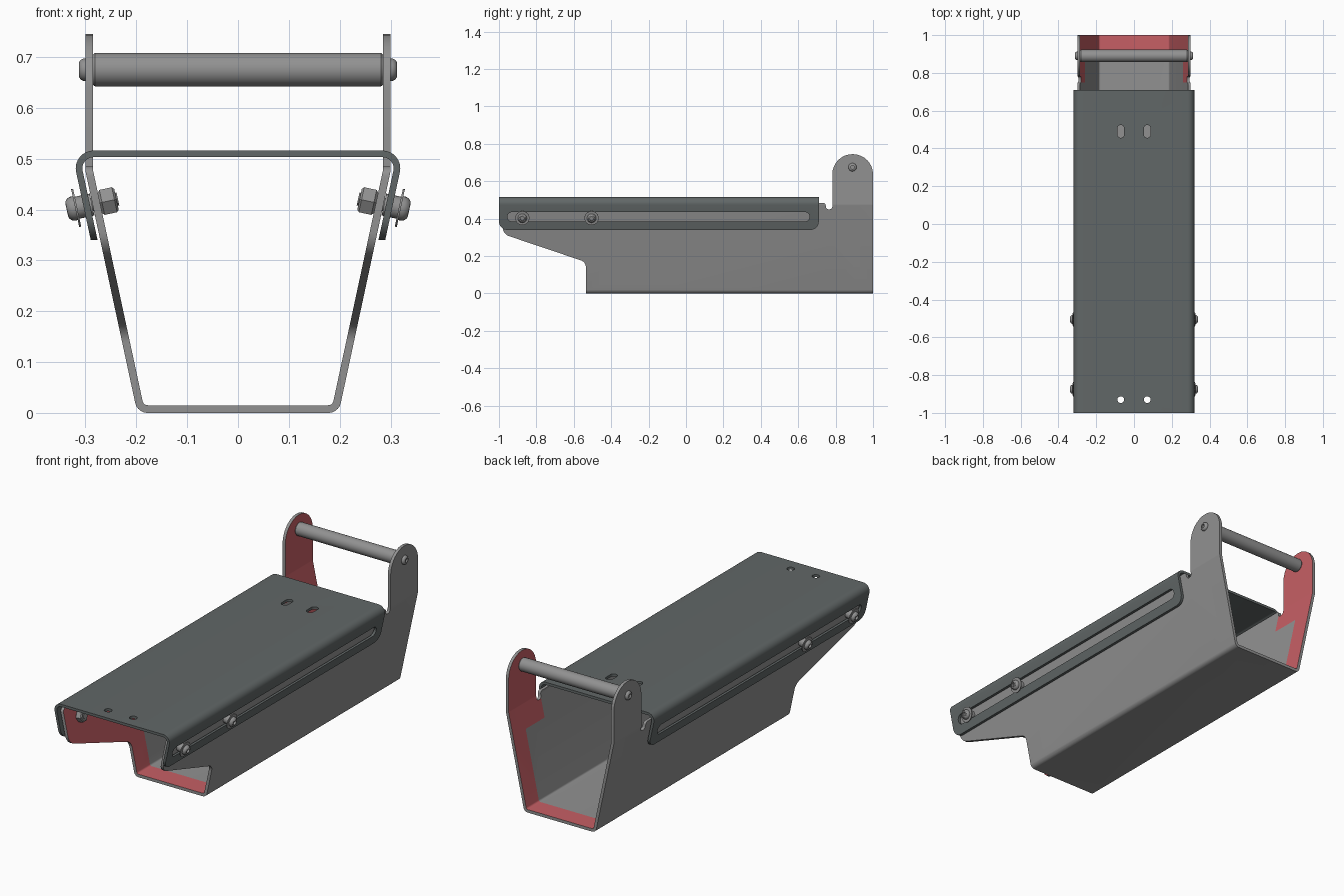
import bpy, bmesh, math
from mathutils import Vector, Matrix

if "Cube" in bpy.data.objects:
    bpy.data.objects.remove(bpy.data.objects["Cube"])


def material(name, rgb):
    m = bpy.data.materials.new(name)
    m.use_nodes = True
    m.diffuse_color = (*rgb, 1)
    m.node_tree.nodes["Principled BSDF"].inputs["Base Color"].default_value = (*rgb, 1)
    return m


STEEL = material("steel grey", (0.285, 0.285, 0.285))
DARK = material("dark slate grey", (0.12, 0.136, 0.136))
RED = material("muted red", (0.57, 0.115, 0.13))


def fillet(pts, closed=True, seg=8):
    """Round a polyline of (a, b, radius) corners."""
    out, n = [], len(pts)
    for i, (a, b, r) in enumerate(pts):
        p = Vector((a, b))
        if r == 0 or (not closed and i in (0, n - 1)):
            out.append(p)
            continue
        u = (Vector(pts[i - 1][:2]) - p).normalized()
        v = (Vector(pts[(i + 1) % n][:2]) - p).normalized()
        half = u.angle(v) / 2
        c = p + (u + v).normalized() * r / math.sin(half)
        p0, p1 = p + u * r / math.tan(half) - c, p + v * r / math.tan(half) - c
        sweep = p0.angle_signed(p1)
        for k in range(seg + 1):
            out.append(c + Matrix.Rotation(-sweep * k / seg, 2) @ p0)
    return out


def sheet(pts, t):
    """Closed section of bent sheet: outer path plus its inward offset."""
    outer, inner = fillet(pts, closed=False), []
    for i, p in enumerate(outer):
        d = [(outer[j + 1] - outer[j]).normalized()
             for j in (i - 1, i) if 0 <= j < len(outer) - 1]
        n0, n1 = [Vector((-e.y, e.x)) for e in (d[0], d[-1])]
        inner.append(p + (n0 + n1) * t / (1 + n0.dot(n1)))
    return outer + inner[::-1]


def new_object(name, bm, mat):
    bmesh.ops.recalc_face_normals(bm, faces=bm.faces[:])
    me = bpy.data.meshes.new(name)
    bm.to_mesh(me)
    bm.free()
    ob = bpy.data.objects.new(name, me)
    bpy.context.collection.objects.link(ob)
    me.materials.append(mat)
    return ob


def prism(name, pts, axis, lo, hi, mat=STEEL):
    """Extrude a 2D outline along one axis."""
    place = {"x": lambda a, b: (lo, a, b),
             "y": lambda a, b: (a, lo, b),
             "z": lambda a, b: (a, b, lo)}[axis]
    bm = bmesh.new()
    f = bm.faces.new([bm.verts.new(place(*p)) for p in pts])
    ext = bmesh.ops.extrude_face_region(bm, geom=[f])["geom"]
    step = Vector([hi - lo if axis == k else 0 for k in "xyz"])
    bmesh.ops.translate(bm, vec=step, verts=[v for v in ext if isinstance(v, bmesh.types.BMVert)])
    return new_object(name, bm, mat)


def lathe(name, prof, matrix, seg=24, mat=STEEL):
    """Revolve (radius, height) points about local z."""
    bm = bmesh.new()
    vs = [bm.verts.new((r, 0, h)) for r, h in prof]
    es = [bm.edges.new(e) for e in zip(vs, vs[1:])]
    bmesh.ops.spin(bm, geom=vs + es, cent=(0, 0, 0), axis=(0, 0, 1),
                   angle=math.tau, steps=seg, use_duplicate=False)
    bmesh.ops.remove_doubles(bm, verts=bm.verts[:], dist=1e-5)
    bmesh.ops.transform(bm, matrix=matrix, verts=bm.verts[:])
    ob = new_object(name, bm, mat)
    smooth(ob)
    return ob


def select(ob):
    bpy.ops.object.select_all(action="DESELECT")
    ob.select_set(True)
    bpy.context.view_layer.objects.active = ob


def smooth(ob):
    select(ob)
    bpy.ops.object.shade_smooth_by_angle(angle=math.radians(30))


def boolean(ob, cutter, op):
    cutter.hide_render = True
    m = ob.modifiers.new("cut", "BOOLEAN")
    m.operation, m.solver, m.object = op, "EXACT", cutter
    select(ob)
    bpy.ops.object.modifier_apply(modifier=m.name)
    bpy.data.objects.remove(cutter)


def capsule(ca, cb, ra, rb):
    return fillet([(ca - ra, cb - rb, min(ra, rb) * .999), (ca + ra, cb - rb, min(ra, rb) * .999),
                   (ca + ra, cb + rb, min(ra, rb) * .999), (ca - ra, cb + rb, min(ra, rb) * .999)])


# Lower channel: bent section trimmed to the side outline with lifting ears
section = sheet([(-.3, .8, 0), (-.3, .475, .03), (-.198, 0, .025),
                 (.198, 0, .025), (.3, .475, .03), (.3, .8, 0)], .015)
channel = prism("lower_channel", section, "y", -1.1, 1.1)
side = fillet([(-.535, -.05, 0), (1, -.05, 0), (1, .745, .108), (.782, .745, .108),
               (.782, .45, .014), (.75, .45, .014), (.745, .485, .015), (-.98, .485, .02),
               (-.98, .318, .05), (-.535, .168, .04)])
boolean(channel, prism("side_cutter", side, "x", -.5, .5), "INTERSECT")

# Red inner faces near both open ends
me = channel.data
me.materials.clear()
me.materials.append(STEEL)
me.materials.append(RED)
bm = bmesh.new()
bm.from_mesh(me)
bmesh.ops.triangulate(bm, faces=bm.faces[:])
for co, no in (((0, .9, 0), (0, 1, 0)), ((0, -.43, 0), (0, 1, 0)),
               ((0, .75, 0), (0, 1, 0)), ((0, 0, .36), (0, 0, 1))):
    bmesh.ops.bisect_plane(bm, geom=bm.verts[:] + bm.edges[:] + bm.faces[:],
                           plane_co=co, plane_no=no, dist=1e-6)
bm.normal_update()
for f in bm.faces:
    c, n = f.calc_center_median(), f.normal
    inner = (n.z > .5 and c.z < .05) or n.x * math.copysign(1, c.x) < -.5
    near_end = c.y > .9 or c.y < -.43 or (c.y > .75 and c.z > .36)
    f.material_index = 1 if inner and near_end else 0
bm.to_mesh(me)
bm.free()
smooth(channel)

# Sliding cover with slotted flanges and drilled top
section = sheet([(.2874, .33, 0), (.3275, .516, .035), (-.3275, .516, .035), (-.2874, .33, 0)], .013)
cover = prism("sliding_cover", section, "y", -1.1, 1.1, DARK)
outline = fillet([(-1, .34, .045), (.71, .34, .045), (.71, .6, 0), (-1, .6, 0)])
boolean(cover, prism("cover_cutter", outline, "x", -.5, .5), "INTERSECT")
boolean(cover, prism("slot_cutter", capsule(-.147, .41, .808, .025), "x", -.5, .5), "DIFFERENCE")
for x in (-.07, .07):
    for y, ry in ((.49, .034), (-.93, .017)):
        boolean(cover, prism("hole_cutter", capsule(x, y, .018, ry), "z", .45, .6), "DIFFERENCE")
cover.data.materials.clear()
cover.data.materials.append(DARK)
for p in cover.data.polygons:
    p.material_index = 0
smooth(cover)


def button(r, lo, hi):
    """Domed screw head with a socket recess."""
    h = hi - lo
    return [(0, lo), (r, lo), (r, lo + h * .35), (r * .9, lo + h * .7), (r * .7, lo + h * .95),
            (r * .5, hi), (r * .45, hi), (r * .45, lo + h * .4), (0, lo + h * .4)]


for s, label in ((1, "left"), (-1, "right")):
    # Clamp bolts, square to the sloping walls
    axis = Vector((s * .978, 0, -.21))
    for y, pos in ((-.875, "front"), (-.505, "rear")):
        m = Matrix.Translation((s * .286, y, .41)) @ axis.to_track_quat("Z", "Y").to_matrix().to_4x4()
        tag = f"{pos}_{label}"
        lathe("bolt_shank_" + tag, [(0, -.051), (.013, -.051), (.013, .03), (0, .03)], m)
        lathe("bolt_spacer_" + tag, [(0, .001), (.022, .001), (.022, .032), (0, .032)], m)
        lathe("bolt_washer_" + tag, [(0, .031), (.038, .031), (.038, .035), (0, .035)], m, 32)
        lathe("bolt_head_" + tag, button(.024, .035, .052), m)
        lathe("hex_nut_" + tag, [(0, -.048), (.024, -.048), (.029, -.044), (.029, -.019),
                                 (.024, -.015), (0, -.015)], m, 6)
    # Handle end screws
    m = Matrix.Translation((s * .3, .89, .675)) @ Vector((s, 0, 0)).to_track_quat("Z", "Y").to_matrix().to_4x4()
    lathe("handle_screw_" + label, button(.022, -.001, .013), m)

# Handle bar between the ears
m = Matrix.Translation((0, .89, .675)) @ Matrix.Rotation(math.pi / 2, 4, "Y")
lathe("handle_bar", [(0, -.285), (.03, -.285), (.033, -.281), (.033, .281), (.03, .285), (0, .285)], m, 32)
